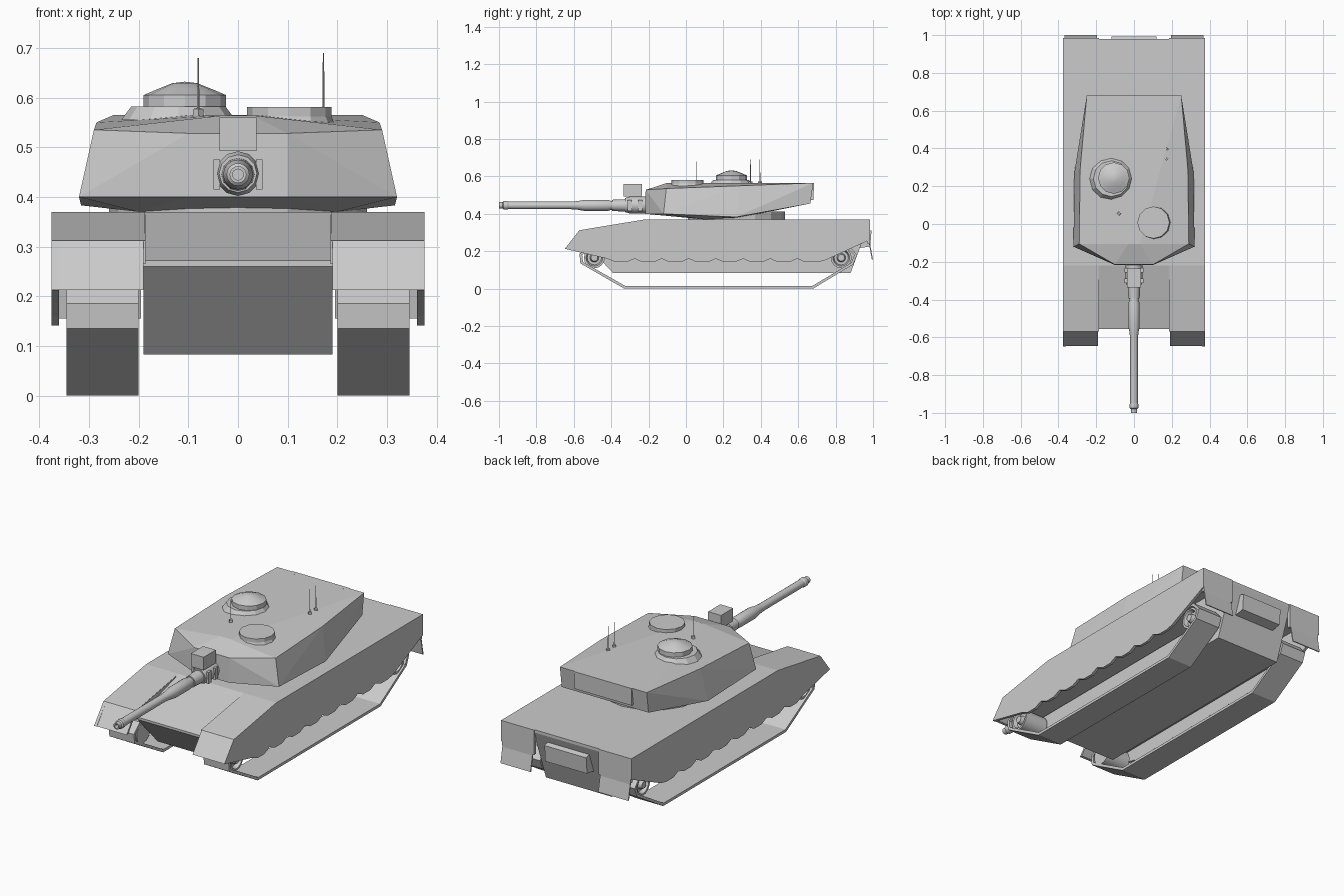
import bpy, bmesh, math
from mathutils import Vector, Matrix

if "Cube" in bpy.data.objects:
    bpy.data.objects.remove(bpy.data.objects["Cube"])


def finish(bm, name, mirror=False, smooth=None):
    bmesh.ops.remove_doubles(bm, verts=bm.verts, dist=0.0002)
    bmesh.ops.recalc_face_normals(bm, faces=bm.faces)
    me = bpy.data.meshes.new(name)
    bm.to_mesh(me)
    bm.free()
    ob = bpy.data.objects.new(name, me)
    bpy.context.collection.objects.link(ob)
    if mirror:
        ob.modifiers.new("Mirror", "MIRROR")
    if smooth:
        bpy.ops.object.select_all(action="DESELECT")
        ob.select_set(True)
        bpy.context.view_layer.objects.active = ob
        bpy.ops.object.shade_smooth_by_angle(angle=math.radians(smooth))
    return ob


def prism(name, pts, x0, x1, mirror=False):
    """Side profile (y, z) extruded across x."""
    bm = bmesh.new()
    f = bm.faces.new([bm.verts.new((x0, y, z)) for y, z in pts])
    ext = bmesh.ops.extrude_face_region(bm, geom=[f])["geom"]
    for v in ext:
        if isinstance(v, bmesh.types.BMVert):
            v.co.x = x1
    return finish(bm, name, mirror)


def box(name, x, y, z):
    return prism(name, [(y[0], z[0]), (y[1], z[0]), (y[1], z[1]), (y[0], z[1])], *x)


def strip(pts, t):
    """Thicken an open side path towards its lower/inner side."""
    return pts + [(y + t[0], z + t[1]) for y, z in reversed(pts)]


def lathe(name, prof, n, loc, axis="Z", mirror=False, smooth=None):
    """Revolve (radius, height) profile; the axis points along +z, -y or +x."""
    bm = bmesh.new()
    vs = [bm.verts.new((r, 0, h)) for r, h in prof]
    es = [bm.edges.new(p) for p in zip(vs, vs[1:])]
    bmesh.ops.spin(bm, geom=vs + es, cent=(0, 0, 0), axis=(0, 0, 1),
                   angle=math.tau, steps=n, use_duplicate=False)
    rot = {"Z": Matrix(), "Y": Matrix.Rotation(math.pi / 2, 4, "X"),
           "X": Matrix.Rotation(math.pi / 2, 4, "Y")}[axis]
    bm.transform(Matrix.Translation(Vector(loc)) @ rot)
    return finish(bm, name, mirror, smooth)


# Central hull
prism("hull", [(-.22, .37), (-.555, .272), (-.555, .26), (-.39, .083), (.88, .083),
               (.98, .355), (.98, .37)], -.19, .19)

# Fenders: top sheet, front flap, rear plate
prism("fender_top", strip([(.98, .37), (-.22, .37), (-.57, .312)], (0, -.012)),
      .188, .37, True)
prism("front_flap", strip([(-.57, .312), (-.645, .213)], (.014, 0)), .19, .37, True)
prism("fender_inner_wall", [(-.22, .368), (-.57, .312), (-.57, .265), (-.4, .265)],
      .186, .192, True)
prism("rear_plate", [(.968, .37), (.985, .37), (.985, .24), (.968, .24)], .186, .37, True)
prism("rear_mudflap", strip([(.985, .32), (.985, .235), (1.0, .155)], (-.006, 0)),
      .195, .368, True)

# Scalloped side skirt
n, y0, y1 = 8, -.42, .74
p = (y1 - y0) / n
skirt = [(.985, .37), (-.22, .37), (-.57, .312), (-.648, .213)]
for i in range(n):
    y = y0 + i * p
    skirt += [(y, .16), (y + .3 * p, .141), (y + .7 * p, .141)]
skirt += [(y1, .15), (.985, .262)]
prism("side_skirt", skirt, .36, .375, True)

# Tracks: closed band
outer = [(-.33, 0), (.68, 0), (.895, .13), (.915, .18), (.87, .23),
         (-.52, .23), (-.57, .185), (-.565, .135)]
inner = [(-.325, .014), (.675, .014), (.883, .138), (.9, .18), (.863, .216),
         (-.515, .216), (-.555, .181), (-.551, .143)]
bm = bmesh.new()
rings = [[bm.verts.new((x, y, z)) for y, z in path]
         for x, path in ((.2, outer), (.345, outer), (.345, inner), (.2, inner))]
for a in range(4):
    A, B = rings[a], rings[(a + 1) % 4]
    for i in range(8):
        j = (i + 1) % 8
        bm.faces.new((A[i], A[j], B[j], B[i]))
finish(bm, "track", True)

# End wheels with dished faces and hubs
for name, y in (("idler_wheel", -.49), ("drive_wheel", .83)):
    lathe(name, [(0, -.135), (.056, -.135), (.056, 0), (.045, 0), (.038, -.02),
                 (.024, -.02), (.018, .004), (0, .004)], 16, (.335, y, .165), "X", True, 30)

# Rear hull grille box
prism("rear_grille", [(.955, .32), (.992, .31), (.985, .225), (.915, .215)], -.12, .12)

# Turret: convex faceted shell and its ring
half = [(.1, -.215, .528), (.29, -.105, .535), (.285, .29, .55), (.25, .68, .565),
        (.03, -.105, .564), (.1, -.218, .4), (.32, -.12, .4), (.316, .27, .383),
        (.25, .665, .455), (.2, .1, .37), (.2, .26, .375)]
bm = bmesh.new()
for x, y, z in half:
    bm.verts.new((x, y, z))
    bm.verts.new((-x, y, z))
res = bmesh.ops.convex_hull(bm, input=bm.verts)
bmesh.ops.dissolve_limit(bm, angle_limit=math.radians(1.5), verts=bm.verts, edges=bm.edges)
finish(bm, "turret")
lathe("turret_ring", [(0, .36), (.26, .36), (.26, .412), (0, .412)], 16, (0, .27, 0))
prism("turret_rear_panel", [(.66, .475), (.682, .475), (.684, .565), (.66, .565)], -.165, .165)

# Roof hatches
lathe("cupola_base", [(0, .54), (.115, .555), (.095, .582), (0, .582)], 12, (-.12, .24, 0))
lathe("cupola", [(0, .57), (.083, .57), (.083, .605), (.055, .617), (.025, .629), (0, .632)],
      12, (-.107, .243, 0), smooth=25)
lathe("loader_hatch", [(0, .54), (.092, .545), (.085, .562), (.085, .581), (0, .581)],
      12, (.103, .008, 0))

# Antennas: small footing with a thin whip
for i, (x, y, z, top) in enumerate(((-.08, .055, .555, .68), (.172, .345, .55, .69),
                                    (.172, .395, .55, .69))):
    lathe(f"antenna_{i + 1}", [(0, z), (.012, z), (.01, z + .022), (.0025, z + .024),
                               (.0012, top), (0, top)], 4, (x, y, 0))

# Gun barrel, sleeve and mantlet along -y
lathe("gun_barrel", [(0, .2), (.024, .2), (.024, .4), (.03, .42), (.03, .54), (.023, .58),
                     (.02, .62), (.02, .95), (.023, .955), (.023, .975), (.017, .98),
                     (.017, 1.0), (.011, 1.0), (.011, .96), (0, .96)],
      16, (0, 0, .445), "Y", smooth=30)
lathe("gun_sleeve", [(0, .3), (.034, .3), (.03, .395), (0, .395)], 12,
      (0, 0, .445), "Y", smooth=35)
lathe("gun_mantlet", [(0, .19), (.045, .19), (.045, .3), (.038, .325), (0, .325)], 12,
      (0, 0, .447), "Y", smooth=35)
box("gun_sight_box", (-.037, .037), (-.335, -.235), (.492, .56))
for y in (-.245, -.3):
    prism("mantlet_clamp", [(y - .012, .415), (y + .012, .415), (y + .012, .475),
                            (y - .012, .475)], .036, .049, True)
